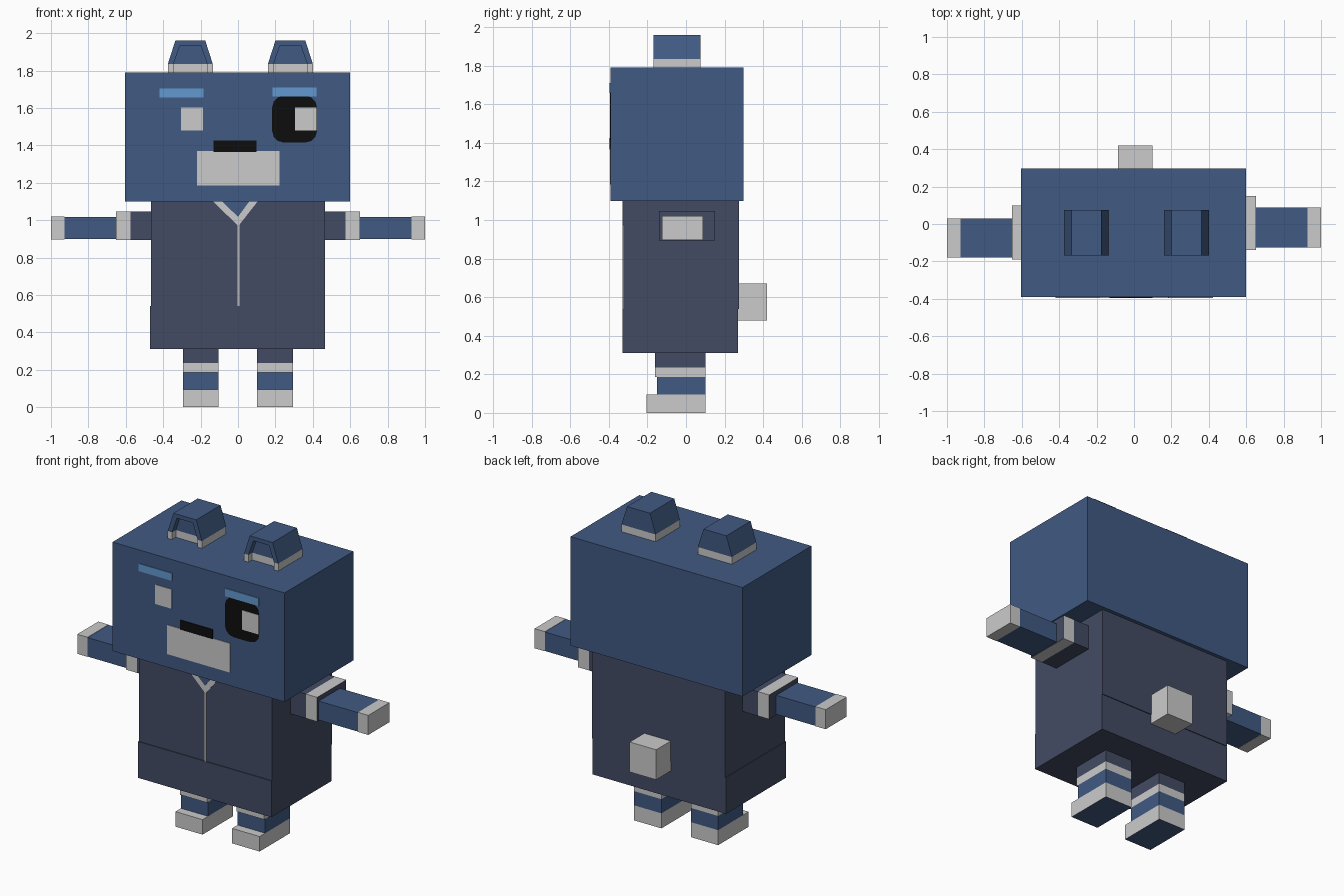
import bpy, bmesh, math

if "Cube" in bpy.data.objects:
    bpy.data.objects.remove(bpy.data.objects["Cube"])


def material(name, r, g, b):
    lin = lambda c: (c / 255 / 12.92) if c < 11 else ((c / 255 + 0.055) / 1.055) ** 2.4
    m = bpy.data.materials.new(name)
    m.diffuse_color = (lin(r), lin(g), lin(b), 1)
    m.use_nodes = True
    m.node_tree.nodes["Principled BSDF"].inputs["Base Color"].default_value = m.diffuse_color
    return m


BLUE = material("fur_blue", 65, 90, 131)
NAVY = material("suit_navy", 68, 75, 100)
GREY = material("light_grey", 203, 203, 203)
SKY = material("brow_blue", 97, 153, 208)
BLACK = material("black", 13, 13, 13)


def finish(name, bm, mats, rule=None):
    """Turn a bmesh into an object; rule(face) picks the material slot."""
    bmesh.ops.recalc_face_normals(bm, faces=bm.faces)
    bm.normal_update()
    if rule:
        for f in bm.faces:
            f.material_index = rule(f)
    me = bpy.data.meshes.new(name)
    bm.to_mesh(me)
    bm.free()
    for m in mats:
        me.materials.append(m)
    ob = bpy.data.objects.new(name, me)
    bpy.context.collection.objects.link(ob)
    return ob


def prism(bm, pts, y0, y1):
    """Extrude an (x, z) outline from y0 to y1."""
    face = bm.faces.new([bm.verts.new((x, y0, z)) for x, z in pts])
    ext = bmesh.ops.extrude_face_region(bm, geom=[face])["geom"]
    moved = [v for v in ext if isinstance(v, bmesh.types.BMVert)]
    bmesh.ops.translate(bm, vec=(0, y1 - y0, 0), verts=moved)
    if face.is_valid is False or len(face.link_faces if hasattr(face, "link_faces") else []) > 0:
        return
    if not any(len(e.link_faces) == 1 for e in bm.edges):
        return
    bm.faces.new([v for v in face.verts])


def box(name, x, y, z, mats, rule=None):
    bm = bmesh.new()
    bmesh.ops.create_cube(bm, size=1)
    for v in bm.verts:
        v.co = [r[0] if c < 0 else r[1] for c, r in zip(v.co, (x, y, z))]
    return finish(name, bm, mats, rule)


def plate(name, pts, mat, y, t=0.004):
    """Thin painted detail standing t in front of the surface at y."""
    bm = bmesh.new()
    prism(bm, pts, y - t, y)
    return finish(name, bm, [mat])


def rect(x0, x1, z0, z1):
    return [(x0, z0), (x1, z0), (x1, z1), (x0, z1)]


# Head, torso and tail
box("head", (-0.605, 0.6), (-0.391, 0.298), (1.1, 1.79), [BLUE])
box("torso", (-0.465, 0.465), (-0.325, 0.275), (0.54, 1.1), [NAVY])
box("hem", (-0.47, 0.465), (-0.33, 0.27), (0.31, 0.54), [NAVY])
box("tail", (-0.085, 0.1), (0.27, 0.42), (0.48, 0.67), [GREY])

# Ears: solid back, arched front rim, light band at the base
for side, cx in (("left", -0.255), ("right", 0.28)):
    bm = bmesh.new()
    outer = [(-0.12, 1.79), (0.12, 1.79), (0.12, 1.835), (0.08, 1.96),
             (-0.08, 1.96), (-0.12, 1.835)]
    arch = [(-0.12, 1.79), (-0.09, 1.79), (-0.09, 1.835), (-0.055, 1.935),
            (0.055, 1.935), (0.09, 1.835), (0.09, 1.79)] + outer[1:]
    prism(bm, [(cx + x, z) for x, z in outer], -0.13, 0.075)
    prism(bm, [(cx + x, z) for x, z in arch], -0.168, -0.13)
    bmesh.ops.bisect_plane(bm, geom=bm.verts[:] + bm.edges[:] + bm.faces[:],
                           plane_co=(0, 0, 1.836), plane_no=(0, 0, 1))
    finish(side + "_ear", bm, [BLUE, GREY],
           lambda f: 1 if f.calc_center_median().z < 1.836 else 0)

# Arms: sleeve, cuff, forearm, hand
for side, s, y0, y1, cy0, cy1 in (("left", -1, -0.18, 0.03, -0.19, 0.1),
                                  ("right", 1, -0.125, 0.087, -0.14, 0.15)):
    span = lambda a, b: (min(a * s, b * s), max(a * s, b * s))
    box(side + "_sleeve", span(0.46, 0.575), (cy0, cy1), (0.893, 1.047), [NAVY])
    box(side + "_cuff", span(0.575, 0.653), (cy0, cy1), (0.893, 1.047), [GREY, NAVY],
        lambda f: 1 if f.normal.x * s > 0.5 else 0)
    box(side + "_forearm", span(0.65, 0.928), (y0, y1), (0.898, 1.018), [BLUE])
    box(side + "_hand", span(0.928, 1.0), (y0, y1), (0.896, 1.02), [GREY])

# Legs: trouser, cuff, shin, foot with dark sole
for side, x in (("left", (-0.295, -0.105)), ("right", (0.102, 0.295))):
    box(side + "_trouser", x, (-0.16, 0.1), (0.235, 0.31), [NAVY])
    box(side + "_trouser_cuff", x, (-0.16, 0.1), (0.185, 0.235), [GREY])
    box(side + "_shin", x, (-0.15, 0.1), (0.095, 0.185), [BLUE])
    box(side + "_foot", x, (-0.205, 0.1), (0.0, 0.095), [GREY, BLUE],
        lambda f: 1 if f.normal.z < -0.5 else 0)

# Face details
FACE = -0.391
round_eye = []
for cx, cz, a0 in ((0.36, 1.605, 0), (0.245, 1.605, 90), (0.245, 1.475, 180), (0.36, 1.475, 270)):
    for k in range(4):
        a = math.radians(a0 + 30 * k)
        round_eye.append((cx + 0.062 * math.cos(a), cz + 0.06 * math.sin(a)))
plate("open_eye", round_eye, BLACK, FACE, 0.002)
plate("right_eye_shine", rect(0.305, 0.421, 1.48, 1.603), GREY, FACE)
plate("left_eye_shine", rect(-0.305, -0.188, 1.48, 1.603), GREY, FACE)
plate("left_brow", rect(-0.42, -0.185, 1.657, 1.705), SKY, FACE)
plate("right_brow", rect(0.185, 0.421, 1.66, 1.71), SKY, FACE, 0.005)
plate("muzzle", rect(-0.22, 0.222, 1.185, 1.37), GREY, FACE)
plate("mouth", rect(-0.13, 0.1, 1.365, 1.425), BLACK, FACE, 0.005)

# Suit details: collar trim, neck opening, zip
SUIT = -0.325
plate("collar", [(-0.133, 1.1), (-0.005, 0.975), (0.007, 0.975), (0.105, 1.1)], GREY, SUIT, 0.003)
plate("neck", [(-0.085, 1.1), (0.0, 1.018), (0.06, 1.1)], BLUE, SUIT, 0.005)
plate("zip", rect(-0.004, 0.007, 0.54, 0.985), GREY, SUIT, 0.004)
